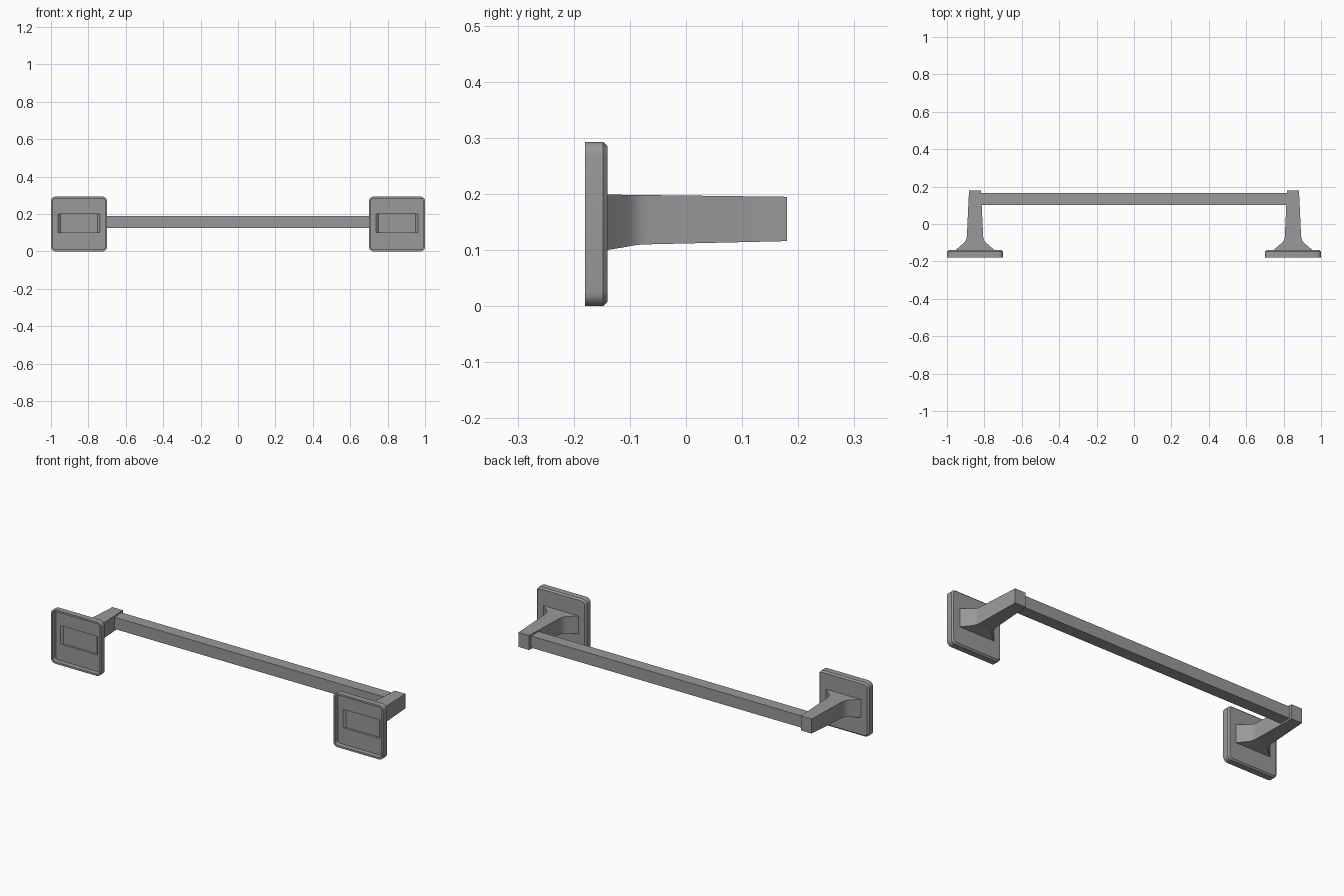
import bpy, bmesh, math

if "Cube" in bpy.data.objects:
    bpy.data.objects.remove(bpy.data.objects["Cube"])

metal = bpy.data.materials.new("grey metal")
metal.diffuse_color = (0.32, 0.32, 0.32, 1)
metal.use_nodes = True
metal.node_tree.nodes["Principled BSDF"].inputs["Base Color"].default_value = metal.diffuse_color

CX, CZ = 0.85, 0.1465          # plate centre
HX, HZ = 0.15, 0.1465          # plate half size


def ring(bm, y, hx, hz, cx, cz, r=0.0, seg=5):
    """Rounded rectangle loop in the xz plane (r=0 collapses to sharp corners)."""
    pts = []
    for k, (sx, sz) in enumerate([(1, 1), (-1, 1), (-1, -1), (1, -1)]):
        for i in range(seg + 1):
            a = math.pi / 2 * (k + i / seg)
            pts.append(bm.verts.new((cx + sx * (hx - r) + r * math.cos(a), y,
                                     cz + sz * (hz - r) + r * math.sin(a))))
    return pts


def loft(bm, rings):
    """Join successive rings with quads and cap both ends."""
    for a, b in zip(rings, rings[1:]):
        n = len(a)
        for i in range(n):
            j = (i + 1) % n
            bm.faces.new((a[i], a[j], b[j], b[i]))
    bm.faces.new(rings[0])
    bm.faces.new(rings[-1])


def finish(bm, name):
    bmesh.ops.remove_doubles(bm, verts=bm.verts, dist=1e-5)
    bmesh.ops.recalc_face_normals(bm, faces=bm.faces)
    me = bpy.data.meshes.new(name)
    bm.to_mesh(me)
    bm.free()
    me.materials.append(metal)
    ob = bpy.data.objects.new(name, me)
    bpy.context.collection.objects.link(ob)
    bpy.ops.object.select_all(action='DESELECT')
    ob.select_set(True)
    bpy.context.view_layer.objects.active = ob
    bpy.ops.object.shade_smooth_by_angle(angle=math.radians(30))
    return ob


for s, side in ((-1, "left"), (1, "right")):
    cx = s * CX

    # wall plate: chamfered outside, hollow back with a shallow post pocket
    bm = bmesh.new()
    plate = [ring(bm, y, HX - d, HZ - d, cx, CZ, r) for y, d, r in (
        (-0.14, 0.008, 0.017), (-0.148, 0, 0.025), (-0.18, 0, 0.025),
        (-0.18, 0.01, 0.015), (-0.153, 0.01, 0.015))]
    plate.append(ring(bm, -0.153, 0.112, 0.05, cx, 0.15))
    plate.append(ring(bm, -0.142, 0.10, 0.05, cx, 0.15))
    loft(bm, plate)
    finish(bm, side + "_wall_plate")

    # post: flared foot with a fillet, then a gentle taper (y, half x, z low, z high)
    bm = bmesh.new()
    post = []
    for y, hx, z0, z1 in ((-0.141, 0.106, 0.100, 0.199), (-0.105, 0.064, 0.106, 0.1985),
                          (-0.097, 0.056, 0.1075, 0.1984), (-0.088, 0.0495, 0.109, 0.1983),
                          (-0.078, 0.0455, 0.110, 0.198), (-0.065, 0.0435, 0.1103, 0.198),
                          (0.18, 0.032, 0.116, 0.195)):
        post.append(ring(bm, y, hx, (z1 - z0) / 2, cx, (z0 + z1) / 2, seg=1))
    loft(bm, post)
    finish(bm, side + "_post")

# square towel bar between the posts
bm = bmesh.new()
bmesh.ops.create_cube(bm, size=1)
for v in bm.verts:
    v.co = (v.co.x * 1.65, 0.134 + v.co.y * 0.064, 0.156 + v.co.z * 0.064)
finish(bm, "towel_bar")
